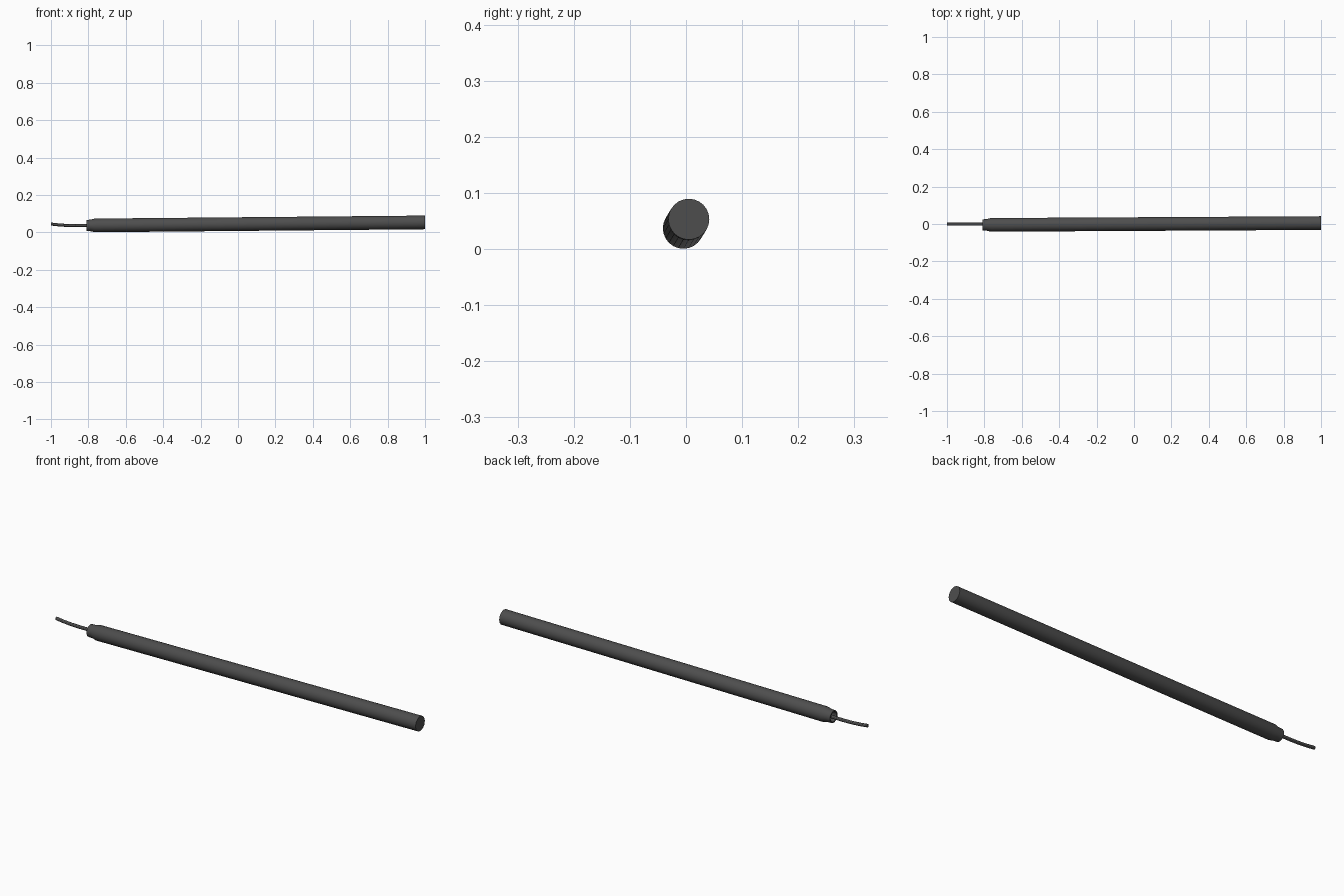
import bpy, bmesh, math
from mathutils import Vector

if "Cube" in bpy.data.objects:
    bpy.data.objects.remove(bpy.data.objects["Cube"])

SIDES = 24
A, B = Vector((-0.81, -0.005, 0.0365)), Vector((1, 0.005, 0.053))


def finish(bm, name):
    bmesh.ops.recalc_face_normals(bm, faces=bm.faces)
    me = bpy.data.meshes.new(name)
    bm.to_mesh(me)
    bm.free()
    ob = bpy.data.objects.new(name, me)
    bpy.context.collection.objects.link(ob)
    mat = bpy.data.materials.get("dark") or bpy.data.materials.new("dark")
    mat.diffuse_color = (0.075, 0.075, 0.075, 1)
    mat.use_nodes = True
    mat.node_tree.nodes["Principled BSDF"].inputs["Base Color"].default_value = mat.diffuse_color
    me.materials.append(mat)
    bpy.context.view_layer.objects.active = ob
    ob.select_set(True)
    bpy.ops.object.shade_smooth_by_angle(angle=math.radians(30))
    ob.select_set(False)


def loft(name, sections, sides):
    """Skin circular sections given as (centre, axis, radius), capping both ends."""
    bm = bmesh.new()
    rings = []
    for c, axis, r in sections:
        u = axis.cross(Vector((0, 0, 1))).normalized()
        v = axis.cross(u).normalized()
        rings.append([bm.verts.new(c + r * (u * math.cos(t) + v * math.sin(t)))
                      for t in (2 * math.pi * i / sides for i in range(sides))])
    for a, b in zip(rings, rings[1:]):
        for i in range(sides):
            j = (i + 1) % sides
            bm.faces.new((a[i], a[j], b[j], b[i]))
    bm.faces.new(rings[0])
    bm.faces.new(rings[-1])
    finish(bm, name)


# stick: recessed mouth, crimped collar, long slightly tilted body
axis = (B - A).normalized()
profile = [(0.03, 0.021), (0.0, 0.024), (0.0, 0.030), (0.022, 0.031),
           (0.045, 0.0365), ((B - A).length, 0.0365)]
loft("stick", [(A + axis * s, axis, r) for s, r in profile], SIDES)

# fuse: thin bent cord rising towards its tip
pts = [Vector((x, -0.001, z)) for x, z in
       [(-0.77, 0.038), (-0.82, 0.036), (-0.87, 0.0355), (-0.92, 0.037),
        (-0.96, 0.040), (-1.0, 0.0445)]]
tangents = [(pts[min(i + 1, 5)] - pts[max(i - 1, 0)]).normalized() for i in range(6)]
loft("fuse", [(p, t, 0.008) for p, t in zip(pts, tangents)], 12)
